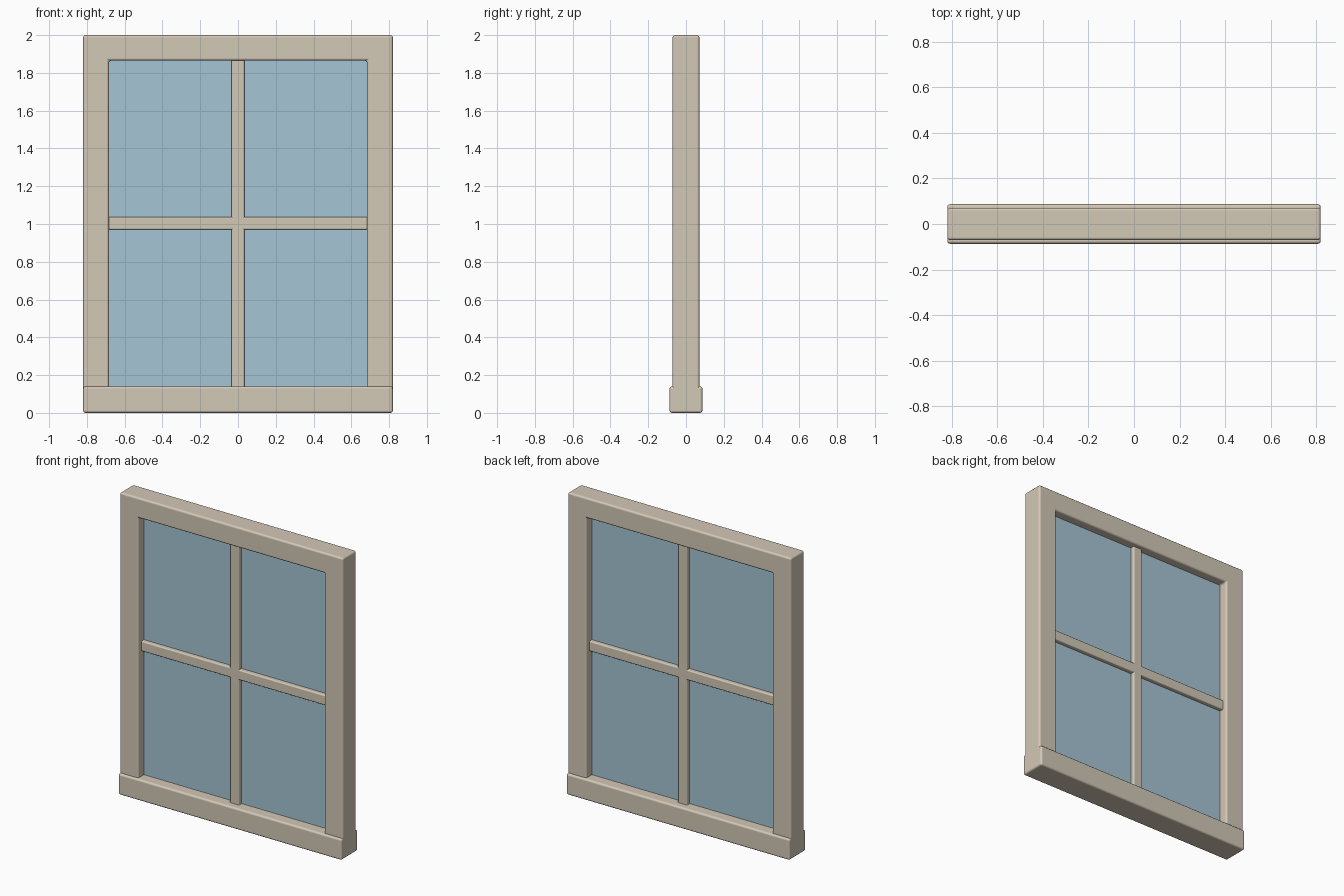
import bpy, bmesh

if "Cube" in bpy.data.objects:
    bpy.data.objects.remove(bpy.data.objects["Cube"])


def material(name, color):
    m = bpy.data.materials.new(name)
    m.diffuse_color = color
    m.use_nodes = True
    m.node_tree.nodes["Principled BSDF"].inputs["Base Color"].default_value = m.diffuse_color
    return m


WOOD = material("painted_wood", (0.65, 0.58, 0.47, 1))
GLASS = material("glass", (0.38, 0.56, 0.66, 1))


def slab(name, outline, depth, mat, bevel=0.0):
    """Extrude an x-z outline evenly either side of y = 0, with rounded edges."""
    bm = bmesh.new()
    face = bm.faces.new([bm.verts.new((x, -depth / 2, z)) for x, z in outline])
    ext = bmesh.ops.extrude_face_region(bm, geom=[face])
    verts = [g for g in ext["geom"] if isinstance(g, bmesh.types.BMVert)]
    bmesh.ops.translate(bm, verts=verts, vec=(0, depth, 0))
    bmesh.ops.recalc_face_normals(bm, faces=bm.faces)
    mesh = bpy.data.meshes.new(name)
    bm.to_mesh(mesh)
    bm.free()
    ob = bpy.data.objects.new(name, mesh)
    bpy.context.collection.objects.link(ob)
    mesh.materials.append(mat)
    if bevel:
        mod = ob.modifiers.new("rounded_edges", 'BEVEL')
        mod.width = bevel
        mod.segments = 3
        mod.harden_normals = True
        mesh.shade_smooth()
    return ob


def rect(x0, x1, z0, z1):
    return [(x0, z0), (x1, z0), (x1, z1), (x0, z1)]


W, H = 0.82, 2.0        # outer half width, height
IN, TOP = 0.683, 1.865  # opening half width, opening top
SILL = 0.14

# Stiles and head in one piece, legs sunk into the sill
slab("frame", [(-W, 0.05), (-IN, 0.05), (-IN, TOP), (IN, TOP),
               (IN, 0.05), (W, 0.05), (W, H), (-W, H)], 0.142, WOOD, 0.013)

# Deeper sill along the bottom
slab("sill", rect(-W, W, 0, SILL), 0.174, WOOD, 0.013)

# Crossing glazing bars
slab("vertical_bar", rect(-0.034, 0.034, SILL - 0.02, TOP + 0.01), 0.078, WOOD, 0.008)
slab("horizontal_bar", rect(-IN - 0.01, IN + 0.01, 0.97, 1.037), 0.078, WOOD, 0.008)

# Glass sheet set into the frame
slab("glass_pane", rect(-IN - 0.01, IN + 0.01, SILL - 0.01, TOP + 0.01), 0.022, GLASS)
